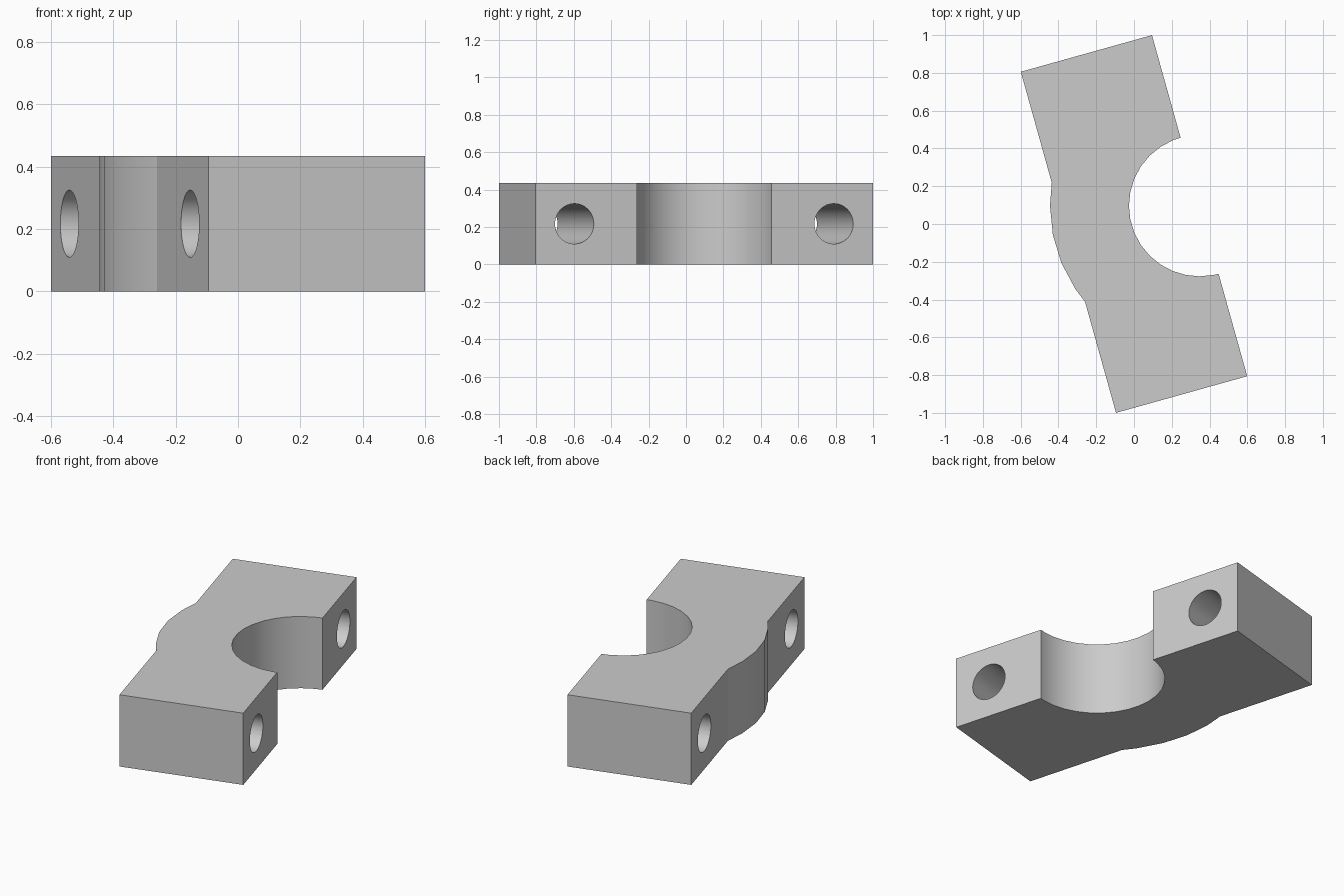
import bpy, bmesh
from math import radians, cos, sin, pi, tau
from mathutils import Vector, Matrix

cube = bpy.data.objects.get("Cube")
if cube:
    bpy.data.objects.remove(cube, do_unlink=True)

TILT = radians(15.6)
LENGTH, WIDTH, HEIGHT = 1.8746, 0.721, 0.435
BORE_R, BULGE_R = 0.374, 0.792
HOLE_R, HOLE_OFFSET = 0.108, 0.72
SEGMENTS = 32

half_w, half_l = WIDTH / 2, LENGTH / 2
turn = Matrix.Rotation(TILT, 4, 'Z')
across = turn @ Vector((1, 0, 0))
axis = across * half_w          # shared centre of the bore and the bulge

metal = bpy.data.materials.new("plain grey")
metal.use_nodes = True
grey = (0.6, 0.6, 0.6, 1)
metal.diffuse_color = grey
metal.node_tree.nodes["Principled BSDF"].inputs["Base Color"].default_value = grey


def corner(u, v):
    return turn @ Vector((u, v, 0))


def arc(radius, limit):
    """Points round the clamp axis, top to bottom, on the inner side of a line."""
    points = []
    for i in range(SEGMENTS // 4 - 4, SEGMENTS * 3 // 4 + 5):
        a = tau * i / SEGMENTS
        p = axis + Vector((cos(a), sin(a), 0)) * radius
        if p.dot(across) < limit - 0.002:
            points.append(p)
    return points


# Clamp half outline: slab with half-round bore and bulged back
chord = (BULGE_R ** 2 - WIDTH ** 2) ** 0.5
outline = [corner(half_w, half_l), corner(-half_w, half_l), corner(-half_w, chord)]
outline += arc(BULGE_R, -half_w)
outline += [corner(-half_w, -chord), corner(-half_w, -half_l),
            corner(half_w, -half_l), corner(half_w, -BORE_R)]
outline += reversed(arc(BORE_R, half_w))
outline.append(corner(half_w, BORE_R))

bm = bmesh.new()
base = bm.faces.new([bm.verts.new(p) for p in outline])
top = bmesh.ops.extrude_face_region(bm, geom=[base])["geom"]
bmesh.ops.translate(bm, vec=(0, 0, HEIGHT),
                    verts=[g for g in top if isinstance(g, bmesh.types.BMVert)])
bmesh.ops.recalc_face_normals(bm, faces=bm.faces)
mesh = bpy.data.meshes.new("clamp_half")
bm.to_mesh(mesh)
bm.free()
clamp = bpy.data.objects.new("clamp_half", mesh)
bpy.context.collection.objects.link(clamp)
mesh.materials.append(metal)

# Bolt holes through both ends
for side in (1, -1):
    spot = corner(0, side * HOLE_OFFSET)
    bpy.ops.mesh.primitive_cylinder_add(
        vertices=SEGMENTS, radius=HOLE_R, depth=WIDTH * 2,
        location=(spot.x, spot.y, HEIGHT / 2), rotation=(0, pi / 2, TILT))
    cutter = bpy.context.object
    cutter.name = "bolt_hole_cutter"
    cutter.hide_render = True
    cutter.data.materials.append(metal)
    cut = clamp.modifiers.new("bolt_hole", 'BOOLEAN')
    cut.operation, cut.solver, cut.object = 'DIFFERENCE', 'EXACT', cutter
    bpy.context.view_layer.objects.active = clamp
    bpy.ops.object.modifier_apply(modifier=cut.name)
    bpy.data.objects.remove(cutter, do_unlink=True)

# Smooth round walls, crisp edges
bpy.ops.object.select_all(action='DESELECT')
clamp.select_set(True)
bpy.context.view_layer.objects.active = clamp
bpy.ops.object.shade_smooth_by_angle(angle=radians(15))
